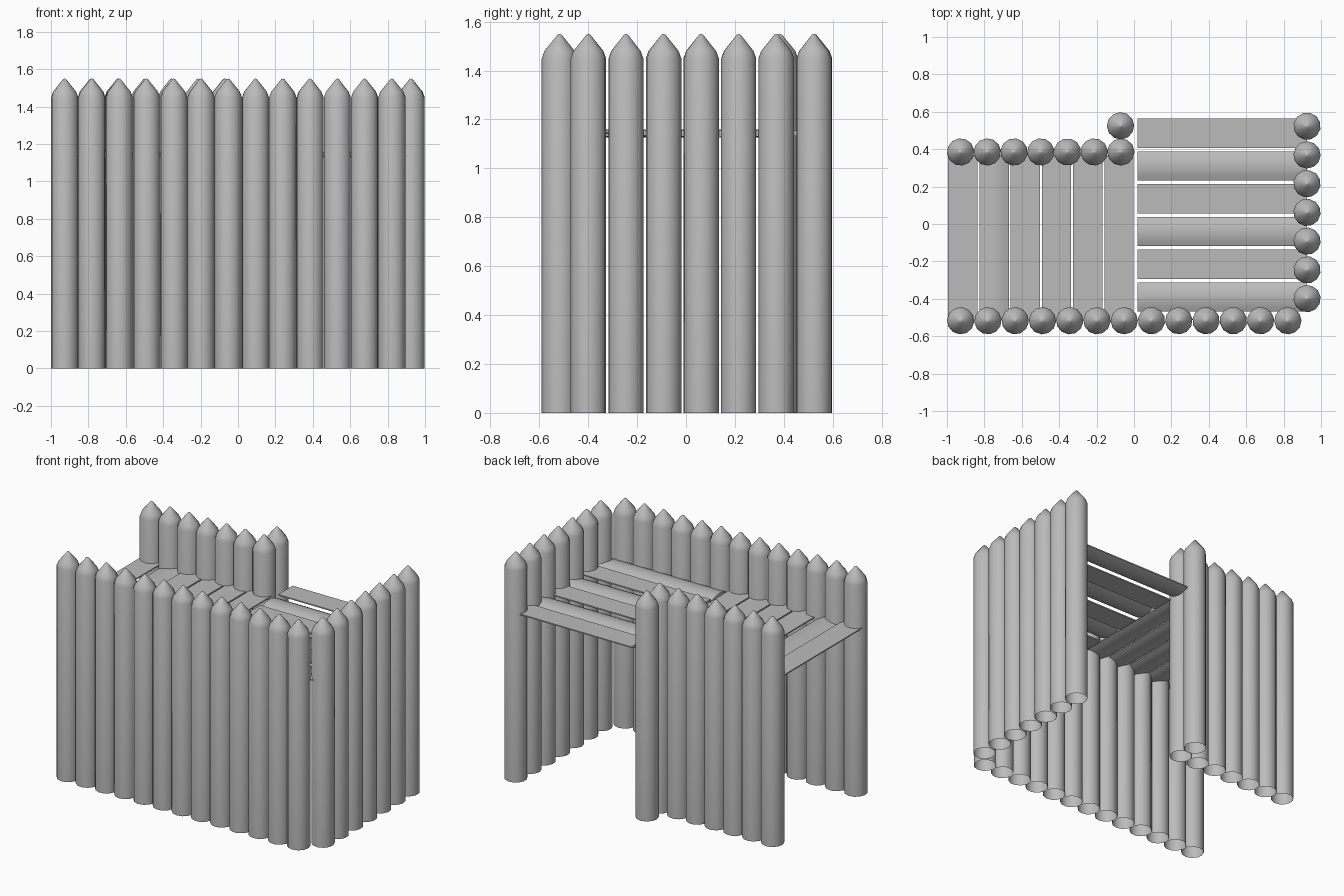
import bpy, bmesh, math, random
from mathutils import Matrix

random.seed(4)
cube = bpy.data.objects.get("Cube")
if cube:
    bpy.data.objects.remove(cube, do_unlink=True)

wood = bpy.data.materials.new("plain_grey")
wood.use_nodes = True
GREY = (0.5, 0.5, 0.5, 1)
wood.diffuse_color = GREY
wood.node_tree.nodes["Principled BSDF"].inputs["Base Color"].default_value = GREY


def finish(name, bm, angle):
    mesh = bpy.data.meshes.new(name)
    bmesh.ops.recalc_face_normals(bm, faces=bm.faces)
    bm.to_mesh(mesh)
    bm.free()
    mesh.materials.append(wood)
    obj = bpy.data.objects.new(name, mesh)
    bpy.context.collection.objects.link(obj)
    bpy.ops.object.select_all(action='DESELECT')
    obj.select_set(True)
    bpy.context.view_layer.objects.active = obj
    bpy.ops.object.shade_smooth_by_angle(angle=math.radians(angle))
    return obj


# Sharpened log, open underneath
PROFILE = [(0.073, 0), (0.073, 1.45), (0.062, 1.48), (0.008, 1.547)]
SIDES = 12


def post(name, x, y):
    bm = bmesh.new()
    turn = random.uniform(0, math.tau)
    rings = []
    for r, z in PROFILE:
        angles = [turn + math.tau * i / SIDES for i in range(SIDES)]
        rings.append([bm.verts.new((r * math.cos(a), r * math.sin(a), z)) for a in angles])
    for low, high in zip(rings, rings[1:]):
        for i in range(SIDES):
            j = (i + 1) % SIDES
            bm.faces.new((low[i], low[j], high[j], high[i]))
    tip = bm.verts.new((0, 0, 1.55))
    for i in range(SIDES):
        bm.faces.new((rings[-1][i], rings[-1][(i + 1) % SIDES], tip))
    finish(name, bm, 50).location = (x, y, 0)


# Split-log plank: one flat side, one shallow curved side
def plank(name, start, end, centre, width, along_x, round_up):
    bm = bmesh.new()
    half, thick, steps = width / 2, 0.028, 6
    section = [(-half, 0), (half, 0)]
    for i in range(steps + 1):
        t = 1 - 2 * i / steps
        section.append((half * t, 0.008 + (thick - 0.008) * (1 - t * t)))
    ends = []
    for d in (start, end):
        ring = []
        for s, h in section:
            z = 1.13 + h if round_up else 1.155 - h
            p = (d, centre + s, z) if along_x else (centre + s, d, z)
            ring.append(bm.verts.new(p))
        ends.append(ring)
    n = len(section)
    for i in range(n):
        j = (i + 1) % n
        bm.faces.new((ends[0][i], ends[0][j], ends[1][j], ends[1][i]))
    for ring in ends:
        bm.faces.new(ring)
    finish(name, bm, 35)


# Palisade walls
for i in range(13):
    post(f"front_post_{i + 1}", -0.927 + 0.1458 * i, -0.517)
for i in range(7):
    post(f"back_post_{i + 1}", -0.927 + 0.1428 * i, 0.385)
    post(f"left_post_{i + 1}", 0.925, 0.523 - 0.1537 * i)
post("entrance_post", -0.072, 0.525)

# Walkway decks
for i in range(6):
    plank(f"left_deck_plank_{i + 1}", 0.02, 0.925, 0.485 - 0.175 * i, 0.157, True, i % 2 == 1)
    plank(f"right_deck_plank_{i + 1}", -0.517, 0.37, -0.915 + 0.167 * i, 0.157, False, i in (1,))
